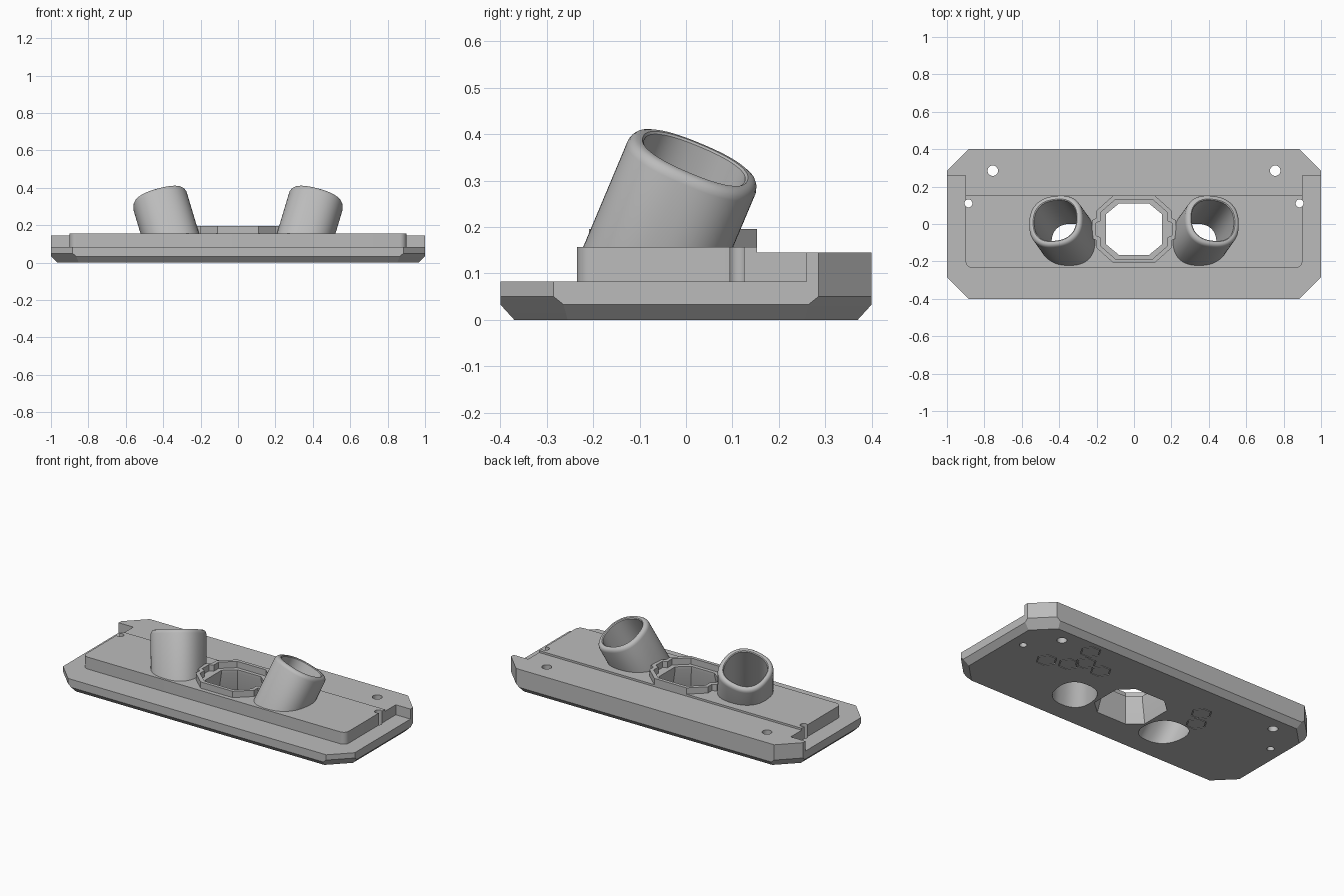
import bpy, bmesh, math
from mathutils import Vector

cube = bpy.data.objects.get("Cube")
if cube:
    bpy.data.objects.remove(cube, do_unlink=True)

grey = bpy.data.materials.new("mid_grey")
grey.use_nodes = True
tone = (0.5, 0.5, 0.5, 1)
grey.diffuse_color = tone
grey.node_tree.nodes["Principled BSDF"].inputs["Base Color"].default_value = tone


def finish(name, bm):
    bmesh.ops.recalc_face_normals(bm, faces=bm.faces[:])
    mesh = bpy.data.meshes.new(name)
    bm.to_mesh(mesh)
    bm.free()
    mesh.materials.append(grey)
    obj = bpy.data.objects.new(name, mesh)
    bpy.context.collection.objects.link(obj)
    return obj


def loft(name, loops, closed=False):
    """Skin a list of equal-length point loops; cap the ends unless closed."""
    bm = bmesh.new()
    rows = [[bm.verts.new(p) for p in loop] for loop in loops]
    n = len(rows[0])
    for a, b in zip(rows, rows[1:] + (rows[:1] if closed else [])):
        for i in range(n):
            j = (i + 1) % n
            bm.faces.new((a[i], a[j], b[j], b[i]))
    if not closed:
        bm.faces.new(rows[0])
        bm.faces.new(rows[-1])
    return finish(name, bm)


def at(outline, z):
    return [(x, y, z) for x, y in outline]


def prism(name, outline, z0, z1):
    return loft(name, [at(outline, z0), at(outline, z1)])


def circle(cx, cy, r, n=32):
    return [(cx + r * math.cos(math.tau * i / n), cy + r * math.sin(math.tau * i / n))
            for i in range(n)]


def mirror_x(half):
    return half + [(-x, y) for x, y in reversed(half)]


def combine(target, others, operation):
    """Apply booleans, then remove the helper solids."""
    for other in others:
        other.hide_render = True
        mod = target.modifiers.new(operation, 'BOOLEAN')
        mod.operation, mod.solver, mod.object = operation, 'EXACT', other
    bpy.context.view_layer.update()
    graph = bpy.context.evaluated_depsgraph_get()
    mesh = bpy.data.meshes.new_from_object(target.evaluated_get(graph))
    target.modifiers.clear()
    target.data = mesh
    for other in others:
        bpy.data.objects.remove(other, do_unlink=True)


# Base slab with clipped corners and a bevelled underside
bm = bmesh.new()
for x, y, z in [(0.967, 0.255, 0), (0.852, 0.37, 0), (1, 0.264, 0.033), (0.864, 0.4, 0.033),
                (1, 0.285, 0.05), (0.885, 0.4, 0.05), (1, 0.285, 0.083), (0.885, 0.4, 0.083)]:
    for sx in (1, -1):
        for sy in (1, -1):
            bm.verts.new((x * sx, y * sy, z))
bmesh.ops.convex_hull(bm, input=bm.verts[:])
bmesh.ops.dissolve_limit(bm, angle_limit=0.01, verts=bm.verts[:], edges=bm.edges[:])
plate = finish("plate", bm)

# Raised rear block and the deck with rounded front corners
rear = prism("rear_block", mirror_x([(0.9, 0.1), (0.9, 0.26), (1, 0.26), (1, 0.285), (0.885, 0.4)]),
             0.083, 0.145)
R = 0.035
corner = [(0.9 - R + R * math.sin(a), -0.235 + R - R * math.cos(a))
          for a in [math.pi / 2 * i / 8 for i in range(9)]]
deck = prism("deck", mirror_x(corner + [(0.9, 0.153)]), 0.083, 0.157)
combine(plate, [rear, deck], 'UNION')

# Tilted tubes: squarish round section swept along a leaning axis
FOOT, RISE = Vector((0.365, -0.06, 0.157)), Vector((0.3, 0.42, 1)).normalized()
U = (Vector((1, 0, 0)) - RISE * RISE.x).normalized()
V = RISE.cross(U)


def section(side, t, r, n=64):
    pts = []
    for i in range(n):
        c, s = math.cos(math.tau * i / n), math.sin(math.tau * i / n)
        k = r / (abs(c) ** 2.4 + abs(s) ** 2.4) ** (1 / 2.4)
        p = FOOT + RISE * t + U * c * k + V * s * k
        pts.append((p.x * side, p.y, p.z))
    return pts


TOP, LOW = 0.214, -0.085
tube_profile = [(LOW, 0.149), (TOP - 0.022, 0.149), (TOP - 0.012, 0.146), (TOP - 0.004, 0.14),
                (TOP, 0.131), (TOP, 0.122), (TOP - 0.004, 0.117), (LOW, 0.117)]
cutters = []
tubes = []
for side, label in ((1, "left"), (-1, "right")):
    tubes.append(loft(label + "_tube", [section(side, t, r) for t, r in tube_profile], True))
    cutters.append(loft("bore", [section(side, t, 0.117) for t in (-0.3, 0.15)]))
    # Screw holes
    for x, y, r in ((0.755, 0.285, 0.028), (0.885, 0.11, 0.021)):
        cutters.append(prism("screw_hole", circle(x * side, y, r), -0.1, 0.3))

# Central opening, wider underneath
CY = -0.028


def octagon(ax, ay, bx, by):
    return mirror_x([(bx, CY - by), (ax, CY - ay), (ax, CY + ay), (bx, CY + by)])


top_hole, low_hole = octagon(0.15, 0.08, 0.08, 0.138), octagon(0.18, 0.095, 0.1, 0.165)
cutters.append(loft("opening", [at(low_hole, -0.01), at(low_hole, 0), at(top_hole, 0.14),
                                at(top_hole, 0.3)]))

# Hexagon outlines engraved in the underside
for x, y in ((0.68, 0.065), (0.56, 0.11), (0.495, 0.178), (0.553, 0.289), (0.375, 0.163),
             (-0.347, 0.161), (-0.397, 0.058)):
    outer, inner = circle(x, y, 0.06, 6), circle(x, y, 0.054, 6)
    cutters.append(loft("engraving", [at(outer, -0.01), at(outer, 0.005),
                                      at(inner, 0.005), at(inner, -0.01)], True))
combine(plate, cutters, 'DIFFERENCE')


# Thin collar around the opening with a stepped key on each side
def collar_outline(ax, ay, bx, by, key):
    low = [(bx, CY - by), (ax, CY - ay), (ax, CY - key), (ax + 0.025, CY - key + 0.012)]
    return mirror_x(low + [(x, 2 * CY - y) for x, y in reversed(low)])


wall_out = collar_outline(0.2, 0.1, 0.11, 0.181, 0.06)
wall_in = collar_outline(0.178, 0.09, 0.098, 0.16, 0.045)
collar = loft("collar", [at(wall_out, 0.157), at(wall_out, 0.196), at(wall_in, 0.196),
                         at(wall_in, 0.157)], True)

# Smooth curved walls while keeping edges sharp
bpy.ops.object.select_all(action='DESELECT')
for obj in [plate, collar] + tubes:
    obj.select_set(True)
bpy.context.view_layer.objects.active = plate
bpy.ops.object.shade_smooth_by_angle(angle=math.radians(30))
